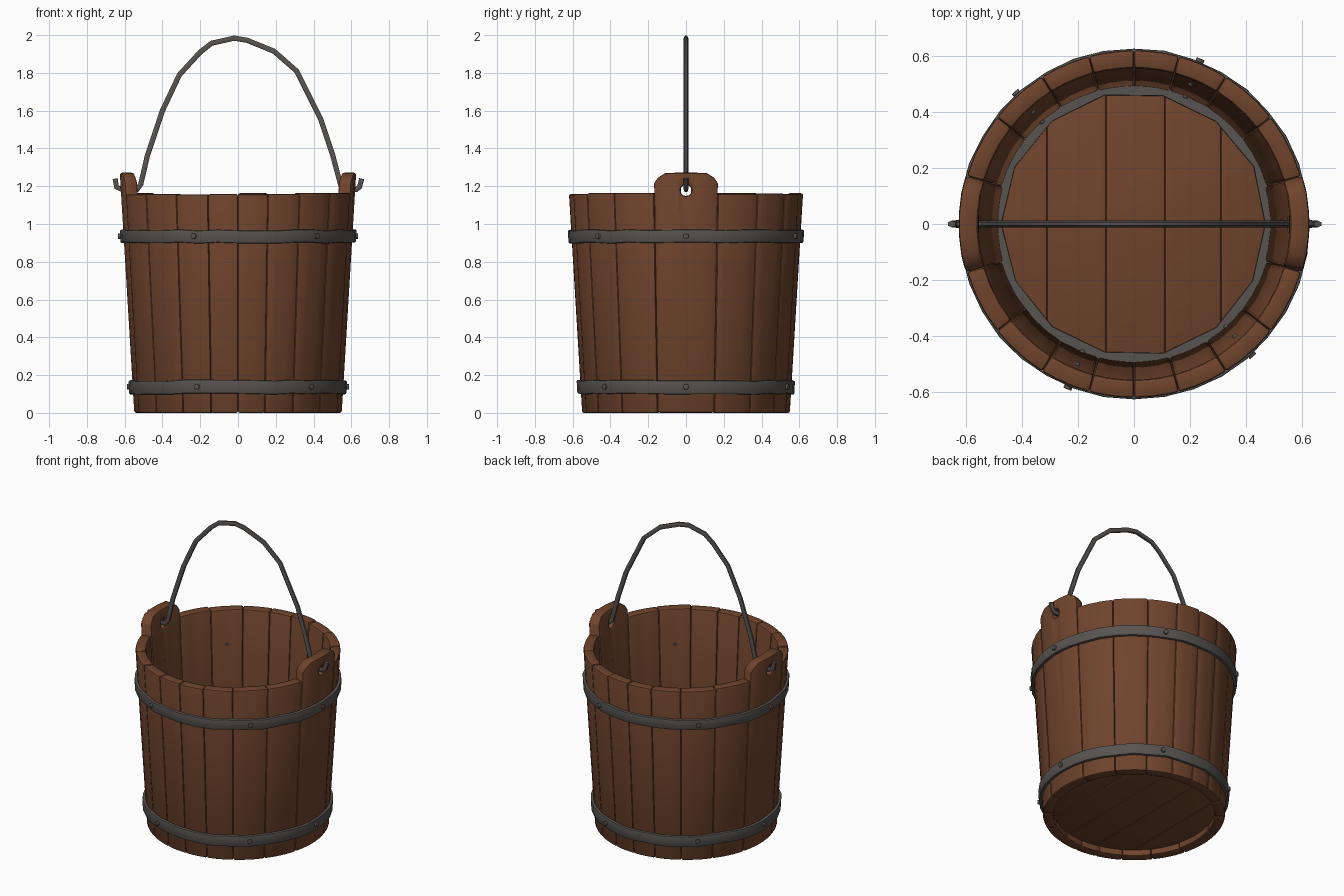
import bpy, bmesh, math, random
from mathutils import Matrix, Vector

random.seed(4)
cube = bpy.data.objects.get("Cube")
if cube:
    bpy.data.objects.remove(cube, do_unlink=True)


def material(name, rgb):
    m = bpy.data.materials.new(name)
    m.use_nodes = True
    m.diffuse_color = (*rgb, 1)
    m.node_tree.nodes["Principled BSDF"].inputs["Base Color"].default_value = (*rgb, 1)
    return m


WOOD = material("brown wood", (0.16, 0.058, 0.026))
IRON = material("dark iron", (0.095, 0.087, 0.081))
RIM = 1.16


def activate(ob):
    bpy.ops.object.select_all(action="DESELECT")
    ob.select_set(True)
    bpy.context.view_layer.objects.active = ob


def finish(name, bm, mat, bevel=0.0, cutter=None):
    """Turn a bmesh into a shaded object, with optional hole and bevel."""
    bmesh.ops.recalc_face_normals(bm, faces=bm.faces)
    mesh = bpy.data.meshes.new(name)
    bm.to_mesh(mesh)
    bm.free()
    mesh.materials.append(mat)
    ob = bpy.data.objects.new(name, mesh)
    bpy.context.collection.objects.link(ob)
    activate(ob)
    if cutter:
        mod = ob.modifiers.new("hole", "BOOLEAN")
        mod.object = cutter
        mod.solver = "EXACT"
        bpy.ops.object.modifier_apply(modifier="hole")
    if bevel:
        mod = ob.modifiers.new("bevel", "BEVEL")
        mod.width = bevel
        mod.segments = 2
        mod.angle_limit = math.radians(35)
        bpy.ops.object.modifier_apply(modifier="bevel")
    bpy.ops.object.shade_smooth_by_angle(angle=math.radians(35))
    return ob


def wall_radius(z):
    return 0.55 + 0.07 * z / RIM


def polar(r, a, z):
    return Vector((r * math.cos(a), r * math.sin(a), z))


def loft(bm, sections, closed=False):
    """Skin a list of equal point loops, capping the ends when open."""
    rows = [[bm.verts.new(p) for p in s] for s in sections]
    n = len(rows[0])
    pairs = list(zip(rows, rows[1:]))
    if closed:
        pairs.append((rows[-1], rows[0]))
    else:
        bm.faces.new(rows[0])
        bm.faces.new(rows[-1])
    for a, b in pairs:
        for i in range(n):
            j = (i + 1) % n
            bm.faces.new((a[i], a[j], b[j], b[i]))


def stave(bm, a0, a1, tops, thick=0.064):
    """Curved tapered board; tops gives (fraction of width, height)."""
    sections = []
    for t, h in tops:
        a = math.radians(a0 + (a1 - a0) * t)
        sections.append([polar(wall_radius(0), a, 0), polar(wall_radius(h), a, h),
                         polar(wall_radius(h) - thick, a, h),
                         polar(wall_radius(0) - thick, a, 0)])
    loft(bm, sections)


# Wall boards, mirrored in each quarter
bounds = [0, 15, 32, 52, 74]
bm = bmesh.new()
for front in (-90, 90):
    for side in (-1, 1):
        for b0, b1 in zip(bounds, bounds[1:]):
            h = RIM + random.uniform(-0.004, 0.005)
            stave(bm, front + side * b0, front + side * b1,
                  [(i / 3, h) for i in range(4)])
finish("wall_staves", bm, WOOD, 0.01)

# Two tall boards with a hole for the bail
bm = bmesh.new()
bmesh.ops.create_cone(bm, cap_ends=True, segments=12, radius1=0.03, radius2=0.03, depth=2,
                      matrix=Matrix.Translation((0, 0, 1.178)) @ Matrix.Rotation(math.pi / 2, 4, "Y"))
cutter = finish("hole_cutter", bm, WOOD)
cutter.hide_render = True
ear = [(0, 1.215), (0.06, 1.245), (0.18, 1.27), (0.4, 1.272),
       (0.6, 1.272), (0.82, 1.27), (0.94, 1.245), (1, 1.215)]
for name, mid in (("left_ear_stave", 0), ("right_ear_stave", 180)):
    bm = bmesh.new()
    stave(bm, mid - 16, mid + 16, ear, 0.07)
    finish(name, bm, WOOD, 0.012, cutter)
bpy.data.objects.remove(cutter, do_unlink=True)

# Floor planks trimmed to a circle
bm = bmesh.new()
R = 0.494
cuts = [-R, -0.31, -0.1, 0.11, 0.31, R]
for x0, x1 in zip(cuts, cuts[1:]):
    sections = []
    for i in range(9):
        x = x0 + (x1 - x0) * i / 8
        y = max(math.sqrt(max(R * R - x * x, 0)), 0.01)
        sections.append([(x, -y, 0.04), (x, y, 0.04), (x, y, 0.09), (x, -y, 0.09)])
    loft(bm, sections)
finish("floor_planks", bm, WOOD, 0.006)


def hoop(name, z0, z1, inner, outer, sides, wobble, bevel):
    """Band whose inner and outer radii are offsets from the wall."""
    bm = bmesh.new()
    sections = []
    for i in range(sides):
        a = math.tau * i / sides
        dz = random.uniform(-wobble, wobble)
        dr = random.uniform(-wobble, wobble) / 2
        sections.append([polar(wall_radius(z) + off + dr, a, z + dz)
                         for z, off in ((z0, inner), (z0, outer), (z1, outer), (z1, inner))])
    loft(bm, sections, closed=True)
    finish(name, bm, IRON, bevel)


hoop("upper_hoop", 0.9, 0.968, -0.012, 0.018, 36, 0.004, 0.006)
hoop("lower_hoop", 0.1, 0.172, -0.012, 0.018, 36, 0.004, 0.006)
hoop("inner_floor_ring", 0.08, 0.105, -0.085, -0.05, 14, 0.006, 0)

# Rivets driven through the hoops
bm = bmesh.new()
for z in (0.935, 0.138):
    for deg in (0, 68, 132, 180, -112, -48):
        a = math.radians(deg)
        r = wall_radius(z)
        place = Matrix.Rotation(a, 4, "Z") @ Matrix.Translation((r - 0.023, 0, z)) \
            @ Matrix.Rotation(math.pi / 2, 4, "Y")
        bmesh.ops.create_cone(bm, cap_ends=True, segments=8, radius1=0.009,
                              radius2=0.016, depth=0.104, matrix=place)
finish("rivets", bm, IRON, 0.003)

# Bent iron bail with hooked ends
path = [(-0.65, 1.24), (-0.643, 1.195), (-0.61, 1.182), (-0.535, 1.182), (-0.515, 1.21),
        (-0.48, 1.36), (-0.4, 1.6), (-0.31, 1.79), (-0.2, 1.91), (-0.14, 1.957),
        (-0.02, 1.984), (0.05, 1.972), (0.19, 1.915), (0.31, 1.81), (0.44, 1.55),
        (0.5, 1.37), (0.545, 1.2), (0.57, 1.182), (0.625, 1.182), (0.643, 1.195), (0.655, 1.24)]
curve = bpy.data.curves.new("bail", "CURVE")
curve.dimensions = "3D"
curve.bevel_depth = 0.016
curve.bevel_resolution = 1
curve.use_fill_caps = True
spline = curve.splines.new("POLY")
spline.points.add(len(path) - 1)
for p, (x, z) in zip(spline.points, path):
    p.co = (x, 0, z, 1)
curve.materials.append(IRON)
bail = bpy.data.objects.new("bail", curve)
bpy.context.collection.objects.link(bail)
activate(bail)
bpy.ops.object.convert(target="MESH")
bail = bpy.context.object
for v in bail.data.vertices:
    v.co.y *= 0.75
bpy.ops.object.shade_smooth_by_angle(angle=math.radians(50))
